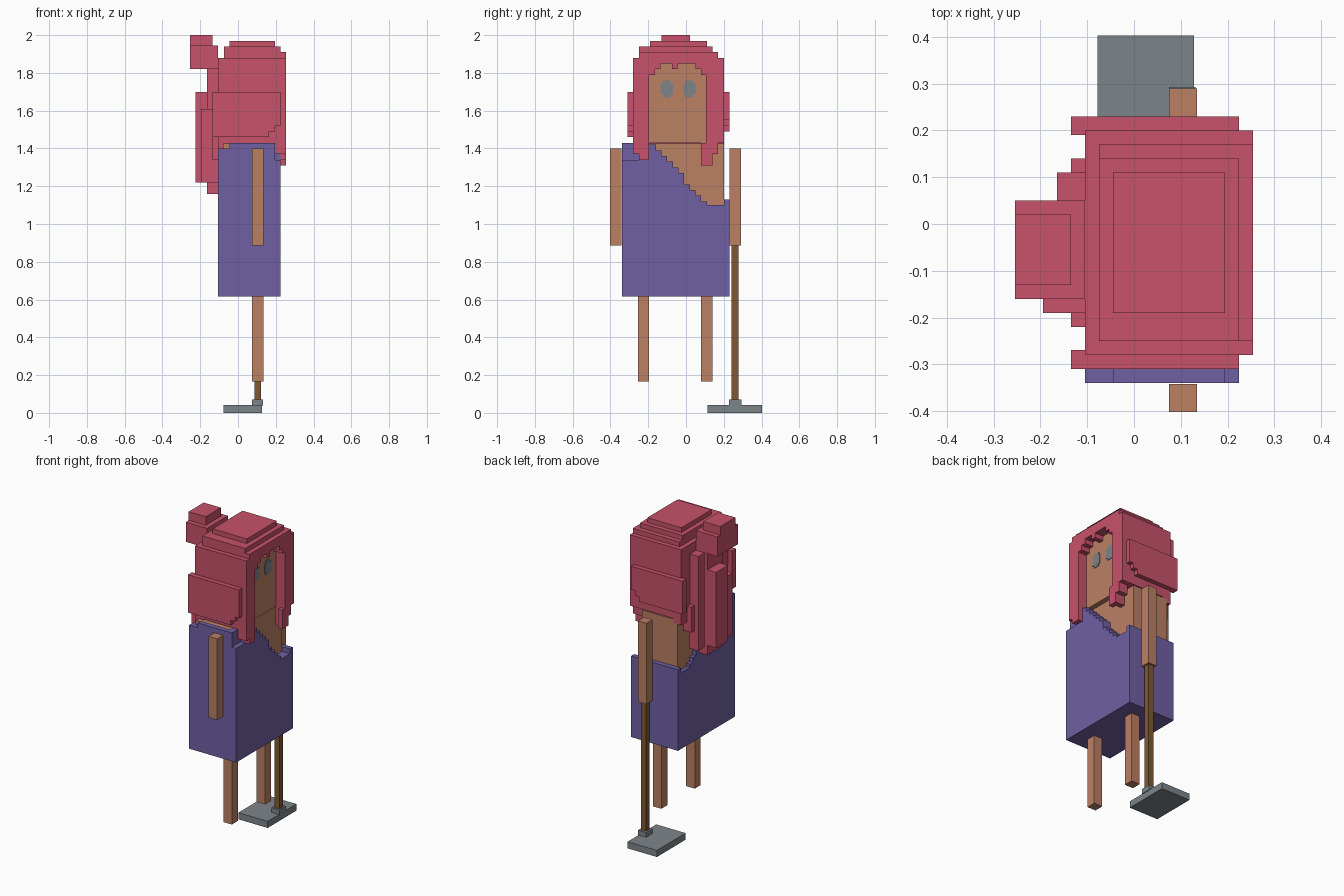
import bpy, bmesh, math


def material(name, rgb):
    m = bpy.data.materials.new(name)
    m.diffuse_color = (*rgb, 1)
    return m


PINK = material("pink_hair", (0.578, 0.084, 0.147))
SKIN = material("skin", (0.503, 0.216, 0.127))
PURPLE = material("purple_cloth", (0.162, 0.117, 0.371))
BROWN = material("brown_wood", (0.216, 0.098, 0.032))
GRAY = material("gray_metal", (0.202, 0.235, 0.254))


def blocks(name, mat, boxes):
    """One object from boxes given as (x0, x1, y0, y1, z0, z1)."""
    bm = bmesh.new()
    for x0, x1, y0, y1, z0, z1 in boxes:
        for v in bmesh.ops.create_cube(bm, size=1)["verts"]:
            v.co = (x1 if v.co.x > 0 else x0,
                    y1 if v.co.y > 0 else y0,
                    z1 if v.co.z > 0 else z0)
    me = bpy.data.meshes.new(name)
    bm.to_mesh(me)
    bm.free()
    me.materials.append(mat)
    ob = bpy.data.objects.new(name, me)
    bpy.context.collection.objects.link(ob)
    return ob


# Limbs
for name, y in (("right_leg", -0.255), ("left_leg", 0.08)):
    blocks(name, SKIN, [(0.075, 0.135, y, y + 0.06, 0.165, 0.615)])
for name, y in (("right_arm", -0.402), ("left_arm", 0.23)):
    blocks(name, SKIN, [(0.075, 0.135, y, y + 0.06, 0.885, 1.40)])

# Torso and head
blocks("torso", SKIN, [(-0.08, 0.17, -0.31, 0.2, 1.0, 1.425)])
blocks("head", SKIN, [(-0.05, 0.195, -0.2, 0.11, 1.43, 1.86)])


# Dress with a slanted, stepped neckline
def neckline(y):
    if y < -0.18:
        return 1.43
    if y > 0.2:
        return 1.13
    z = 1.40 - 1.1 * (y + 0.165)
    return max(1.10, min(1.43, 0.03 * round(z / 0.03) + 0.01))


dress = [(-0.105, 0.225, -0.34, 0.23, 0.615, 1.09),
         (-0.045, 0.165, -0.34, -0.31, 1.09, 1.43),
         (-0.105, 0.195, -0.34, -0.31, 1.09, 1.40),
         (-0.105, 0.225, 0.2, 0.23, 1.09, 1.13)]
for i in range(19):
    y0 = -0.34 + 0.03 * i
    z = neckline(y0 + 0.015)
    front = min(z, 1.34) if y0 < -0.26 else z
    dress.append((0.16, 0.195, y0, y0 + 0.03, 1.09, z))
    dress.append((0.19, 0.225, y0, y0 + 0.03, 1.09, front))
    dress.append((-0.105, -0.07, y0, y0 + 0.03, 1.09, min(z, 1.40)))
blocks("dress", PURPLE, dress)

# Hair cap: stepped crown, sides and back around the head
hair = [(-0.045, 0.195, -0.19, 0.11, 1.93, 1.97),
        (-0.075, 0.225, -0.25, 0.14, 1.90, 1.94),
        (-0.075, 0.255, -0.25, 0.17, 1.87, 1.91),
        (-0.105, 0.255, -0.28, 0.20, 1.85, 1.88),
        (-0.105, 0.225, -0.28, -0.2, 1.43, 1.86),
        (-0.105, 0.225, 0.11, 0.20, 1.43, 1.86),
        (-0.105, -0.04, -0.28, 0.20, 1.43, 1.86)]
# Fringe and front locks: (y0, y1, lower end)
for y0, y1, z in ((-0.28, -0.25, 1.37), (-0.25, -0.22, 1.34), (-0.22, -0.195, 1.34),
                  (-0.195, -0.165, 1.79), (-0.165, -0.135, 1.82), (-0.075, -0.045, 1.82),
                  (0.05, 0.08, 1.82), (0.08, 0.11, 1.79), (0.105, 0.14, 1.31),
                  (0.14, 0.17, 1.37), (0.17, 0.20, 1.43)):
    hair.append((0.19, 0.255, y0, y1, z, 1.86))
hair.append((0.225, 0.255, 0.08, 0.11, 1.31, 1.43))
# Ragged back edge
for i, z in enumerate((1.37, 1.34, 1.40, 1.34, 1.31, 1.34, 1.34, 1.40)):
    y0 = -0.28 + 0.06 * i
    hair.append((-0.135 if 0 < i < 7 else -0.105, -0.075, y0, y0 + 0.06, z, 1.5))
for y0 in (-0.28, 0.17):
    hair.append((-0.105, -0.045, y0, y0 + 0.03, 1.40, 1.5))
blocks("hair", PINK, hair)

# Side hair pads, cut back in steps toward the face
pads = []
for y0, y1, low in ((-0.31, -0.27, 1.46), (0.19, 0.23, 1.49)):
    for x1, z in ((0.165, low), (0.195, low + 0.03), (0.225, low + 0.06)):
        pads.append((-0.135, x1, y0, y1, z, 1.70))
blocks("side_hair", PINK, pads)

# Bun and hanging back locks
blocks("hair_bun", PINK, [(-0.255, -0.105, -0.16, 0.05, 1.82, 1.945),
                          (-0.255, -0.135, -0.13, 0.02, 1.94, 2.0)])
blocks("back_locks", PINK, [(-0.165, -0.10, 0.05, 0.11, 1.22, 1.82),
                            (-0.165, -0.10, -0.13, 0.02, 1.16, 1.82),
                            (-0.225, -0.15, -0.10, 0.02, 1.22, 1.70),
                            (-0.195, -0.10, -0.19, -0.10, 1.22, 1.61)])

# Eyes: thin plates with clipped corners
for name, y in (("right_eye", -0.102), ("left_eye", 0.018)):
    blocks(name, GRAY, [(0.19, 0.199, y - 0.032, y + 0.032, 1.685, 1.745),
                        (0.19, 0.1985, y - 0.02, y + 0.02, 1.67, 1.76)])

# Long-handled tool
blocks("tool_handle", BROWN, [(0.087, 0.123, 0.24, 0.278, 0.06, 0.89)])
blocks("tool_head", GRAY, [(0.075, 0.132, 0.228, 0.293, 0.04, 0.072),
                           (-0.078, 0.128, 0.115, 0.403, 0.0, 0.042)])
